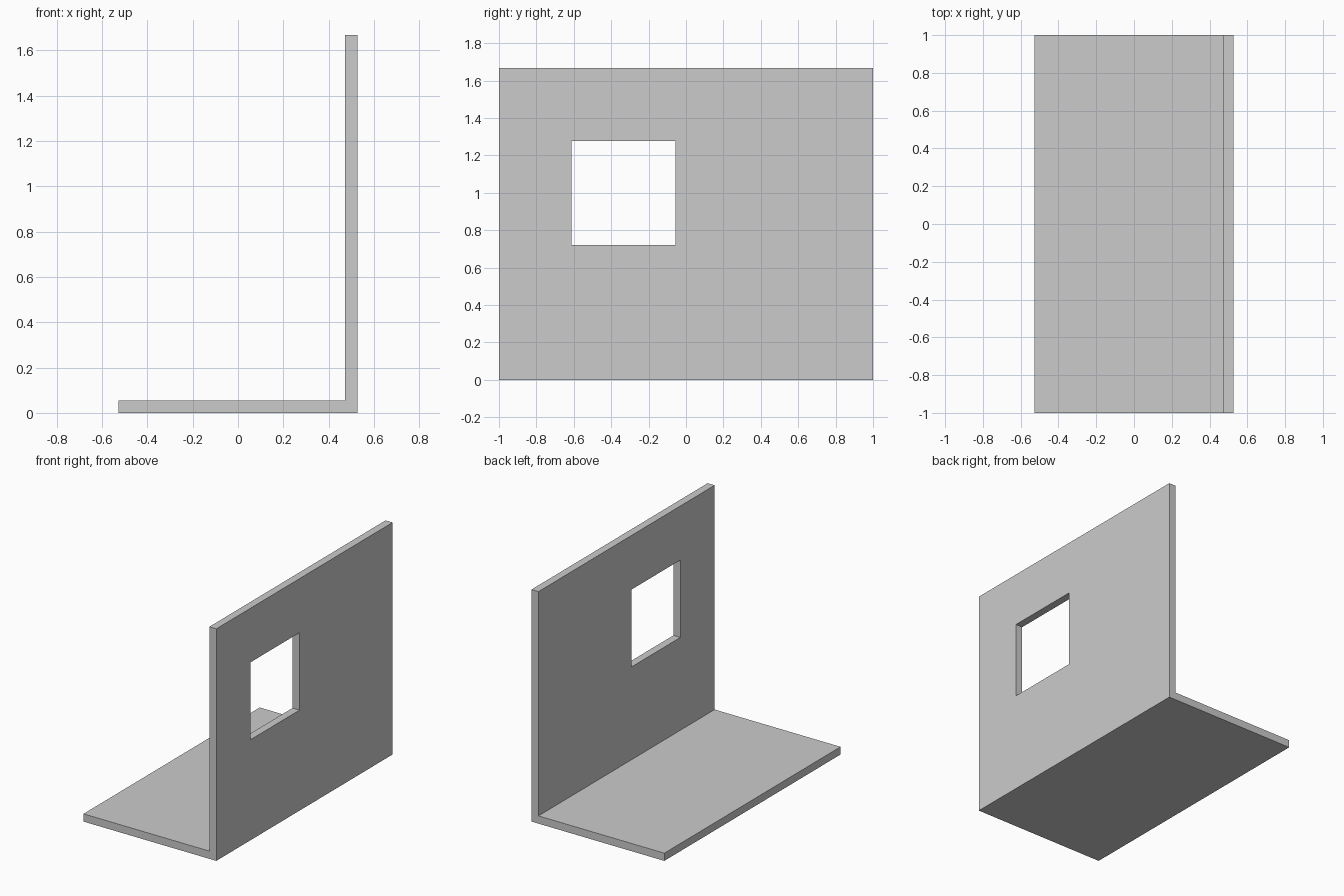
import bpy, bmesh
from mathutils import Vector

if "Cube" in bpy.data.objects:
    bpy.data.objects.remove(bpy.data.objects["Cube"])

U = 2 / 36          # one panel thickness; the model is 36 units long
X = 19 * U / 2      # half of the overall depth
H = 30 * U          # wall height


def extrude_y(name, profile, y0, y1):
    """Extrude an XZ outline along y into a closed solid."""
    bm = bmesh.new()
    face = bm.faces.new([bm.verts.new((x, y0, z)) for x, z in profile])
    ext = bmesh.ops.extrude_face_region(bm, geom=[face])
    verts = [g for g in ext["geom"] if isinstance(g, bmesh.types.BMVert)]
    bmesh.ops.translate(bm, verts=verts, vec=Vector((0, y1 - y0, 0)))
    bmesh.ops.recalc_face_normals(bm, faces=bm.faces)
    mesh = bpy.data.meshes.new(name)
    bm.to_mesh(mesh)
    bm.free()
    obj = bpy.data.objects.new(name, mesh)
    bpy.context.collection.objects.link(obj)
    return obj


# Floor and wall as one L-shaped solid
panel = extrude_y("floor_and_wall", [(-X, 0), (X, 0), (X, H), (X - U, H),
                                     (X - U, U), (-X, U)], -1, 1)

# Square window opening through the wall
cutter = extrude_y("window_cutter", [(X - 2 * U, 13 * U), (X + U, 13 * U),
                                     (X + U, 23 * U), (X - 2 * U, 23 * U)],
                   -11 * U, -U)
cutter.hide_render = True
cut = panel.modifiers.new("window", "BOOLEAN")
cut.operation = "DIFFERENCE"
cut.solver = "EXACT"
cut.object = cutter

# Apply the cut and drop the helper
bpy.context.view_layer.objects.active = panel
bpy.ops.object.modifier_apply(modifier=cut.name)
bpy.data.objects.remove(cutter)
